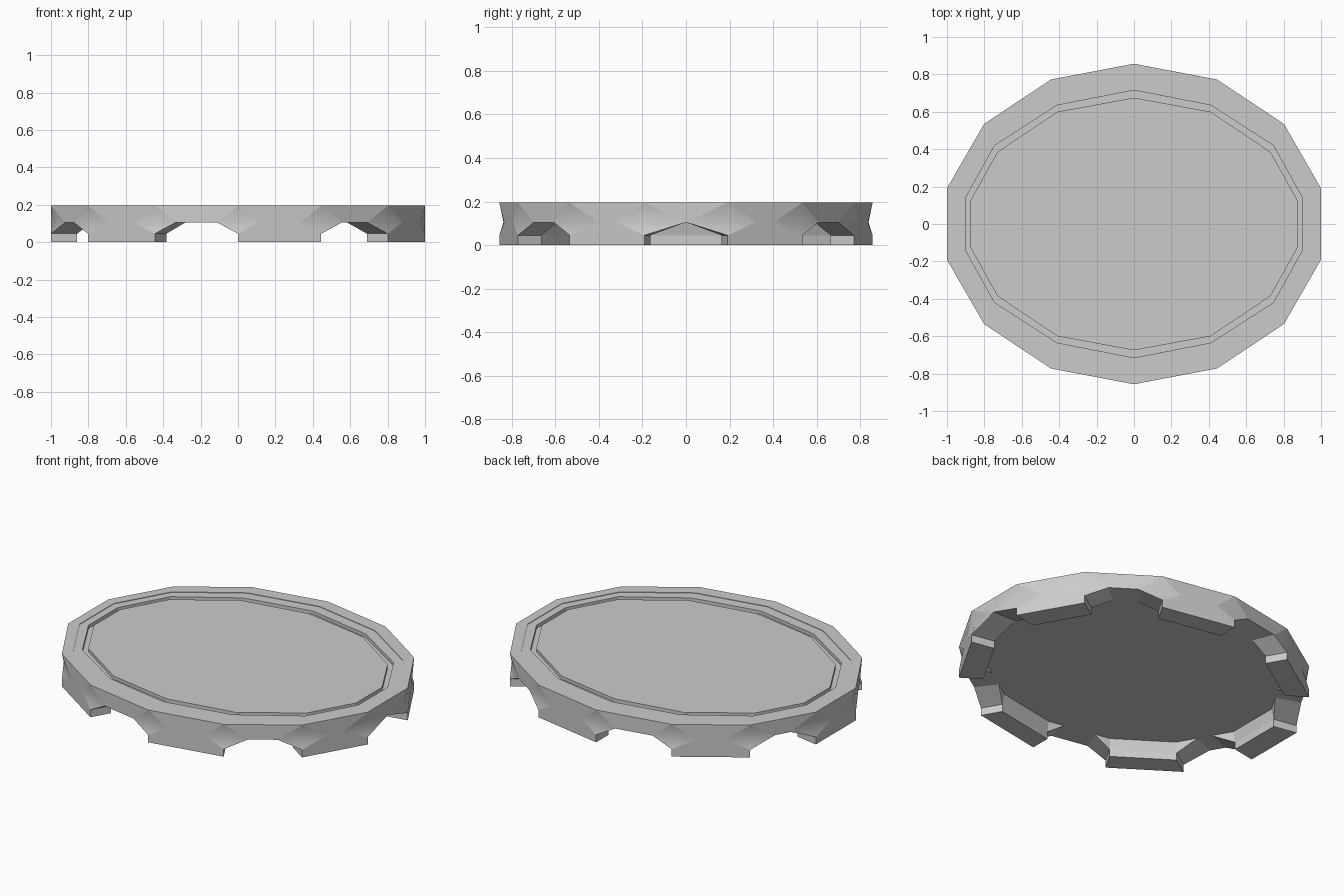
import bpy, bmesh, math
from mathutils import Vector

cube = bpy.data.objects.get("Cube")
if cube:
    bpy.data.objects.remove(cube, do_unlink=True)

SIDES = 14
TOP, MID, LOW = 0.195, 0.105, 0.045
FOOT_IN, DISC = 0.86, 0.845         # inner edge of feet and of underside disc
DENT = 0.978                        # how far each corner is pressed in
NOTCH = [0.25, 0.31, 0.38, 0.5]     # width of the corner dent along each side

grey = bpy.data.materials.new("plain_grey")
grey.use_nodes = True
colour = (0.6, 0.6, 0.6, 1)
grey.diffuse_color = colour
grey.node_tree.nodes["Principled BSDF"].inputs["Base Color"].default_value = colour

bm = bmesh.new()
known = {}


def point(p):
    key = tuple(round(c, 4) for c in p)
    if key not in known:
        known[key] = bm.verts.new(p)
    return known[key]


def face(*points, smooth=False):
    """Face from points; repeated points collapse."""
    verts = list(dict.fromkeys(point(p) for p in points))
    if len(verts) > 2:
        bm.faces.new(verts).smooth = smooth


def at(p, z, scale=1.0):
    return (p.x * scale, p.y * scale, z)


def mirrored_ring(quarter):
    """Quarter outline mirrored into a full ring."""
    right = quarter + [(x, -y) for x, y in reversed(quarter)]
    left = [(-x, y) for x, y in reversed(right[1:-1])]
    return [Vector(p) for p in right + left]


# Outer outline and the points where each side meets its corner dents
rim = []
for i in range(SIDES):
    a = 2 * math.pi * i / SIDES
    rim.append(Vector((1.0257 * math.sin(a), 0.857 * math.cos(a))))
cuts = []
for i in range(SIDES):
    f = NOTCH[min(i % 7, 6 - i % 7)]
    p, q = rim[i], rim[(i + 1) % SIDES]
    cuts.append((p.lerp(q, f), q.lerp(p, f)))

for i in range(SIDES):
    p, q = rim[i], rim[(i + 1) % SIDES]
    a, b = cuts[i]
    before, after = cuts[i - 1][1], cuts[(i + 1) % SIDES][0]

    # Side wall and the softly shaded dented corner
    face(at(p, TOP), at(q, TOP), at(b, MID), at(a, MID))
    for c in (a, before):
        for z in (TOP, LOW):
            face(at(p, z), at(c, MID), at(p, MID, DENT), smooth=True)

    if i % 2 == 0:
        # Foot: outer wall, sole, inner wall and inner slope
        face(at(a, MID), at(b, MID), at(q, LOW), at(p, LOW))
        face(at(p, LOW), at(q, LOW), at(q, 0), at(p, 0))
        face(at(p, 0), at(q, 0), at(q, 0, FOOT_IN), at(p, 0, FOOT_IN))
        face(at(p, 0, FOOT_IN), at(q, 0, FOOT_IN), at(q, LOW, FOOT_IN), at(p, LOW, FOOT_IN))
        pi, qi = at(p, MID, DISC), at(q, MID, DISC)
        face(at(p, LOW, FOOT_IN), at(q, LOW, FOOT_IN), qi, pi)
        face(at(p, LOW, FOOT_IN), pi, at(before, MID, DISC))
        face(at(q, LOW, FOOT_IN), qi, at(after, MID, DISC))
        for e in (p, q):
            face(at(e, 0), at(e, LOW), at(e, LOW, FOOT_IN), at(e, 0, FOOT_IN))
    else:
        # Arch between feet
        face(at(a, MID), at(b, MID), at(b, MID, DISC), at(a, MID, DISC))
        for e, c in ((p, a), (q, b)):
            face(at(e, LOW), at(c, MID), at(c, MID, DISC), at(e, LOW, FOOT_IN))

# Underside disc
under = []
for i in range(1, SIDES, 2):
    under += [rim[i], *cuts[i], rim[(i + 1) % SIDES]]
face(*[at(p, MID, DISC) for p in under])

# Top surface: rim, faint lip, narrow groove and central panel
step = mirrored_ring([(0, 0.715), (0.41, 0.635), (0.745, 0.42), (0.9, 0.14)])
panel = mirrored_ring([(0, 0.675), (0.41, 0.6), (0.73, 0.385), (0.875, 0.125)])
lip = [p.lerp(q, 0.55) for p, q in zip(rim, step)]
FLOOR = TOP - 0.003
levels = [(rim, TOP), (lip, TOP), (lip, FLOOR), (step, FLOOR),
          (step, FLOOR - 0.02), (panel, FLOOR - 0.02), (panel, FLOOR)]
for (r0, z0), (r1, z1) in zip(levels, levels[1:]):
    for i in range(SIDES):
        j = (i + 1) % SIDES
        face(at(r0[i], z0), at(r0[j], z0), at(r1[j], z1), at(r1[i], z1))
face(*[at(p, FLOOR) for p in panel])

# Outward normals; keep strong edges sharp
bmesh.ops.recalc_face_normals(bm, faces=bm.faces[:])
for edge in bm.edges:
    edge.smooth = edge.calc_face_angle(0) < math.radians(35)

mesh = bpy.data.meshes.new("footed_oval_base")
bm.to_mesh(mesh)
bm.free()
mesh.materials.append(grey)
base = bpy.data.objects.new("footed_oval_base", mesh)
bpy.context.collection.objects.link(base)
